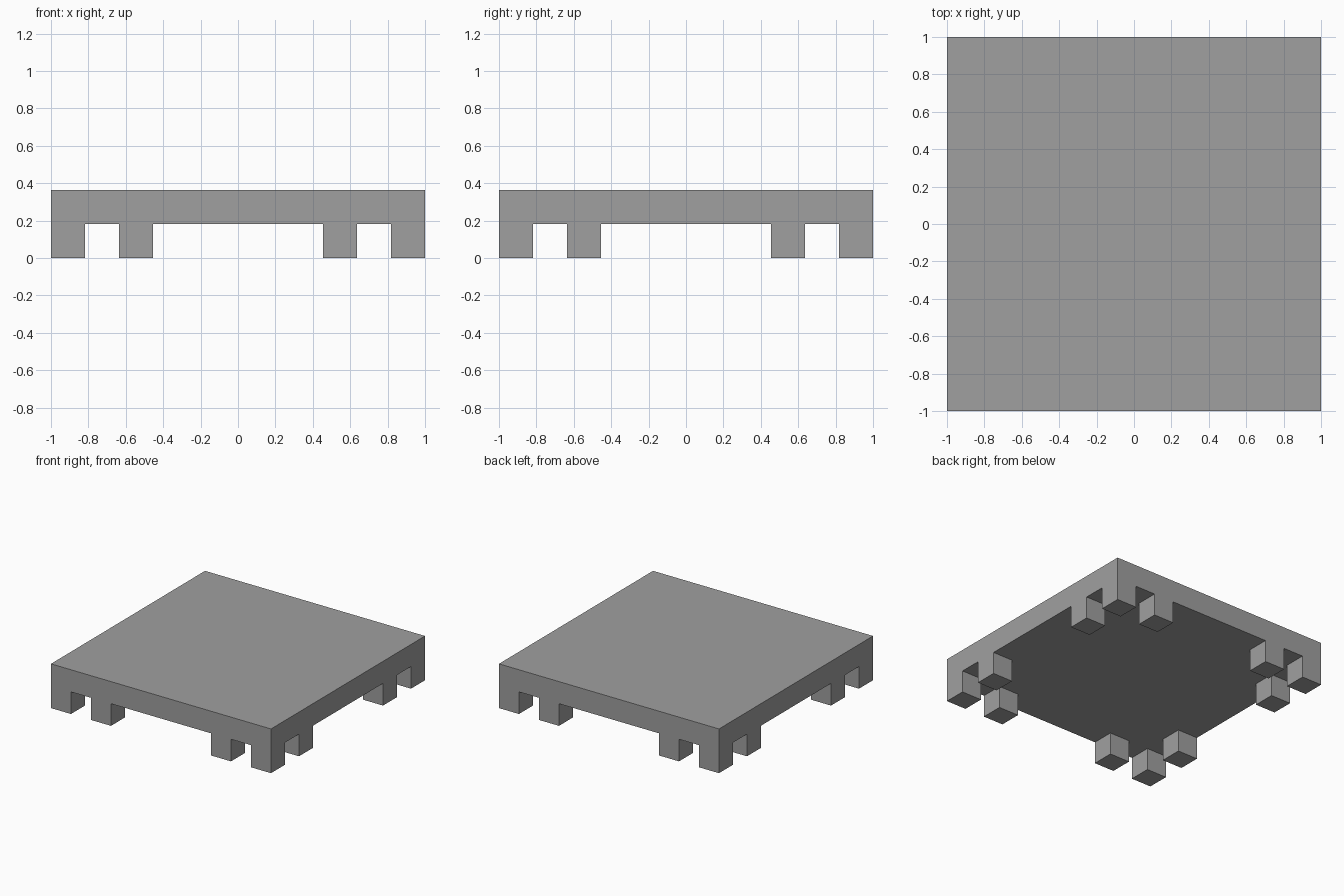
import bpy

if "Cube" in bpy.data.objects:
    bpy.data.objects.remove(bpy.data.objects["Cube"])

U = 2 / 11            # the model sits on an 11-unit square grid
HALF = 1.0

grey = bpy.data.materials.new("mid grey")
grey.diffuse_color = (0.35, 0.35, 0.35, 1)
grey.use_nodes = True
grey.node_tree.nodes["Principled BSDF"].inputs["Base Color"].default_value = grey.diffuse_color


def box(name, lo, hi):
    """Axis-aligned box between two corners."""
    centre = [(a + b) / 2 for a, b in zip(lo, hi)]
    bpy.ops.mesh.primitive_cube_add(size=1, location=centre)
    ob = bpy.context.object
    ob.name = name
    ob.scale = [b - a for a, b in zip(lo, hi)]
    bpy.ops.object.transform_apply(location=False, rotation=False, scale=True)
    ob.data.materials.append(grey)
    return ob


# Flat top slab
box("slab", (-HALF, -HALF, U), (HALF, HALF, 2 * U))

# Three cube feet at each corner: one on the corner, one along each edge
feet = {"corner_foot": (0, 0), "side_foot_x": (2, 0), "side_foot_y": (0, 2)}
for sx, xname in ((-1, "left"), (1, "right")):
    for sy, yname in ((-1, "front"), (1, "back")):
        for name, (i, j) in feet.items():
            x = sx * (HALF - (i + 0.5) * U)
            y = sy * (HALF - (j + 0.5) * U)
            box(f"{yname}_{xname}_{name}",
                (x - U / 2, y - U / 2, 0), (x + U / 2, y + U / 2, U))
